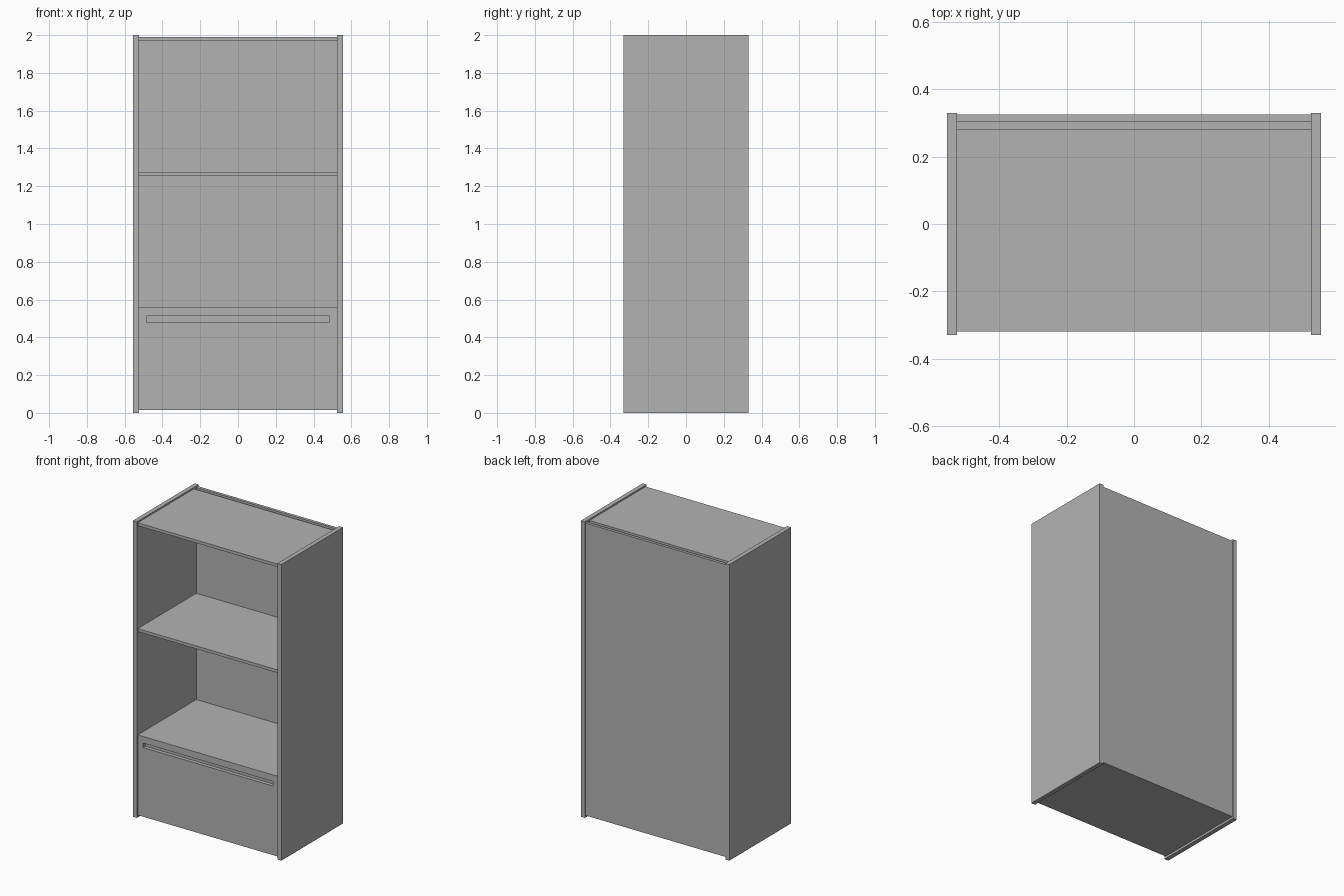
import bpy

# Remove the default cube
cube = bpy.data.objects.get("Cube")
if cube:
    bpy.data.objects.remove(cube, do_unlink=True)

# Single plain grey finish
grey = bpy.data.materials.new("plain_grey")
grey.use_nodes = True
colour = (0.45, 0.45, 0.45, 1)
grey.diffuse_color = colour
grey.node_tree.nodes["Principled BSDF"].inputs["Base Color"].default_value = colour


def box(name, x, y, z):
    """Box spanning the given (low, high) ranges."""
    spans = (x, y, z)
    bpy.ops.mesh.primitive_cube_add(size=1, location=[(a + b) / 2 for a, b in spans])
    ob = bpy.context.object
    ob.name = name
    ob.scale = [b - a for a, b in spans]
    bpy.ops.object.transform_apply(location=False, rotation=False, scale=True)
    ob.data.materials.append(grey)
    return ob


inner, outer = 0.525, 0.555
width = (-inner, inner)
front, back = -0.32, 0.305

# Side panels, slightly proud of everything between them
box("left_side", (inner, outer), (-0.33, 0.33), (0, 2))
box("right_side", (-outer, -inner), (-0.33, 0.33), (0, 2))

# Back panel, with a narrow slot between it and the top
box("back_panel", width, (back, 0.325), (0.015, 1.99))
box("top_panel", width, (front, 0.28), (1.97, 1.99))
box("middle_shelf", width, (front, back), (1.255, 1.275))

# Closed base with a long finger recess in its front
base = box("base_cabinet", width, (front, back), (0.015, 0.557))
cutter = box("recess_cutter", (-0.485, 0.485), (front - 0.1, front + 0.025), (0.482, 0.512))
cutter.hide_render = True
cut = base.modifiers.new("finger_recess", "BOOLEAN")
cut.operation = "DIFFERENCE"
cut.solver = "EXACT"
cut.object = cutter
bpy.context.view_layer.objects.active = base
bpy.ops.object.modifier_apply(modifier=cut.name)
bpy.data.objects.remove(cutter, do_unlink=True)
